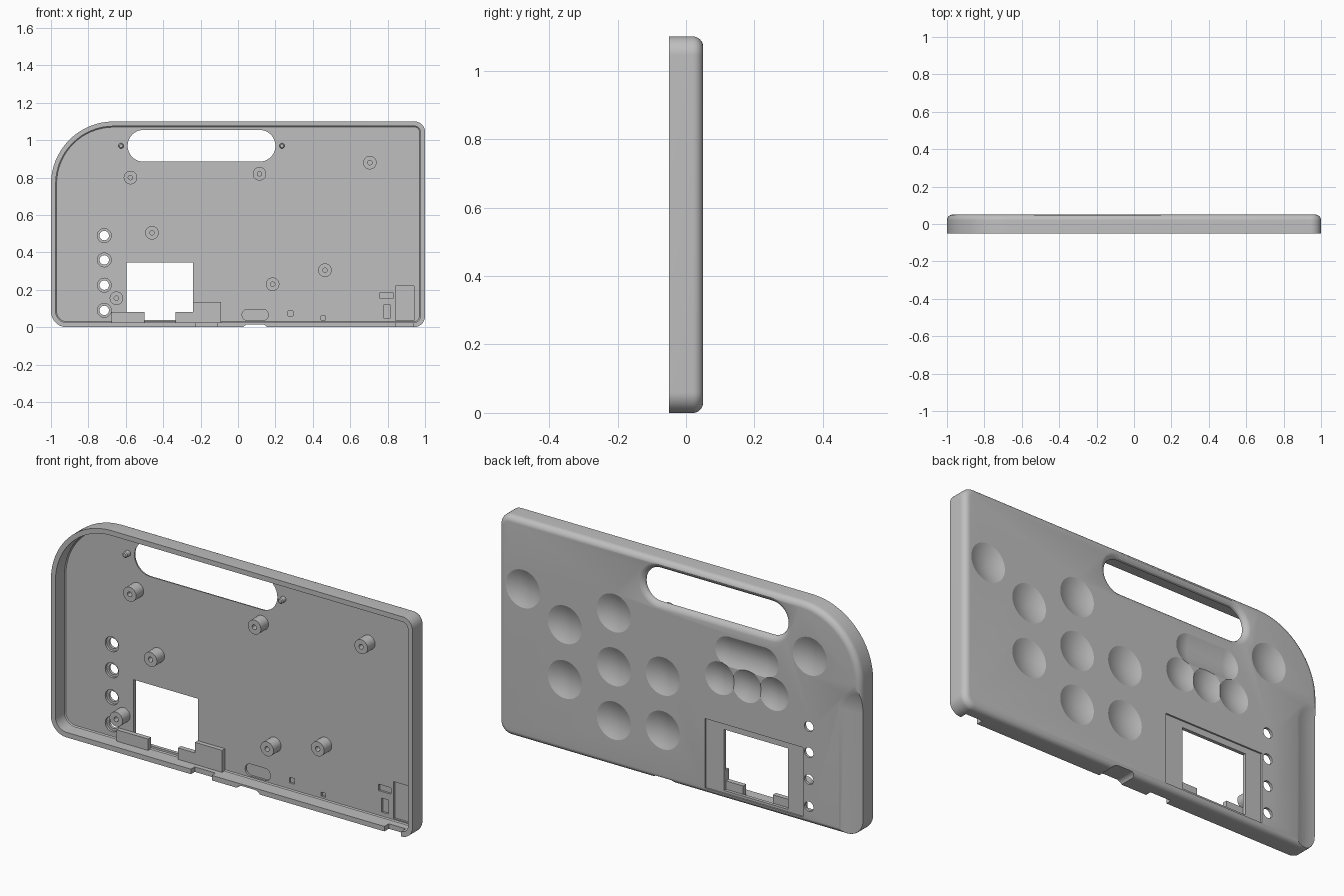
import bpy, bmesh, math

if "Cube" in bpy.data.objects:
    bpy.data.objects.remove(bpy.data.objects["Cube"])

grey = bpy.data.materials.new("plain grey")
grey.diffuse_color = (0.52, 0.52, 0.52, 1)
grey.use_nodes = True
grey.node_tree.nodes["Principled BSDF"].inputs["Base Color"].default_value = grey.diffuse_color

BACK, FLOOR, FRONT = 0.05, 0.025, -0.05


def loft(name, rings):
    """Solid through rings of (y, [(x, z), ...]), capped at both ends."""
    bm = bmesh.new()
    loops = [[bm.verts.new((x, y, z)) for x, z in pts] for y, pts in rings]
    n = len(loops[0])
    for a, b in zip(loops, loops[1:]):
        for i in range(n):
            j = (i + 1) % n
            bm.faces.new((a[i], a[j], b[j], b[i]))
    bm.faces.new(loops[0])
    bm.faces.new(loops[-1])
    bmesh.ops.remove_doubles(bm, verts=bm.verts, dist=1e-6)
    bmesh.ops.recalc_face_normals(bm, faces=bm.faces)
    me = bpy.data.meshes.new(name)
    bm.to_mesh(me)
    bm.free()
    me.materials.append(grey)
    ob = bpy.data.objects.new(name, me)
    bpy.context.collection.objects.link(ob)
    return ob


def outline(inset):
    """Case outline with a large round at the upper left."""
    pts = []
    corners = [(1, 0, 0.06, -90), (1, 1.1, 0.055, 0),
               (-1, 1.1, 0.335, 90), (-1, 0, 0.085, 180)]
    for x, z, r, start in corners:
        cx = x - math.copysign(r, x)
        cz = z + r if z == 0 else z - r
        for i in range(17):
            t = math.radians(start + 90 * i / 16)
            pts.append((cx + (r - inset) * math.cos(t), cz + (r - inset) * math.sin(t)))
    return pts


def stadium(x, z, r, half=0.0, upright=False):
    """Circle, or a slot when half > 0."""
    pts = []
    for side in (1, -1):
        for i in range(25):
            t = math.pi * i / 24 - math.pi / 2
            u, v = side * (half + r * math.cos(t)), side * r * math.sin(t)
            pts.append((x - v, z + u) if upright else (x + u, z + v))
    return pts


def box(name, x0, x1, z0, z1, y0, y1):
    pts = [(x0, z0), (x1, z0), (x1, z1), (x0, z1)]
    return loft(name, [(y0, pts), (y1, pts)])


def turned(name, x, z, profile, half=0.0):
    return loft(name, [(y, stadium(x, z, r, half)) for y, r in profile])


def bowl(x, z, a, depth, half=0.0, upright=False):
    """Cutter for a shallow hollow in the back face."""
    rings = []
    for k in (0.4, 1, 2, 3, 4, 5, 6, 7, 8):
        f = k / 6
        rings.append((BACK - depth + depth * f * f, stadium(x, z, a * f, half, upright)))
    return loft("cutter", rings)


# open tray with rounded back edge
R = 0.03
rings = [(FLOOR, outline(0.03)), (FLOOR - 0.005, outline(0.025)),
         (FRONT, outline(0.025)), (FRONT, outline(0))]
for i in range(9):
    t = math.pi / 2 * i / 8
    rings.append((BACK - R + R * math.sin(t), outline(R - R * math.cos(t))))
case = loft("case_shell", rings)

cutters = []
# carrying handle slot with flared back edge
cutters.append(turned("cutter", -0.195, 0.97, [(-0.1, 0.085), (0.028, 0.085), (0.036, 0.088),
                      (0.043, 0.095), (0.048, 0.104), (0.0515, 0.118)], 0.31))
# finger hollows
for x, z in [(0.867, 0.755), (0.635, 0.638), (0.364, 0.769), (0.635, 0.364), (0.364, 0.50),
             (0.093, 0.525), (0.364, 0.231), (0.093, 0.255), (-0.72, 0.842)]:
    cutters.append(bowl(x, z, 0.095, 0.0215))
# small hollows in a row and the long trough above
for x in (-0.223, -0.372, -0.521):
    cutters.append(bowl(x, 0.60, 0.082, 0.021))
cutters.append(bowl(-0.372, 0.745, 0.075, 0.019, 0.1))
# grip relief along the side edge
cutters.append(bowl(-1.0, 0.28, 0.12, 0.022, 0.34, True))
# screen bezel recess and window
cutters.append(box("cutter", -0.681, -0.139, 0.028, 0.376, 0.042, 0.1))
cutters.append(box("cutter", -0.595, -0.24, 0.04, 0.345, 0.0, 0.1))
# stepped side button holes
for z in (0.09, 0.225, 0.36, 0.49):
    cutters.append(turned("cutter", -0.715, z, [(0.0, 0.037), (0.037, 0.037),
                                                (0.037, 0.025), (0.1, 0.025)]))
# shallow component pockets in the floor
cutters.append(turned("cutter", 0.092, 0.066, [(0, 0.03), (0.035, 0.03)], 0.04))
for x0, x1, z0, z1 in [(0.267, 0.295, 0.06, 0.088), (0.443, 0.467, 0.04, 0.06),
                       (0.76, 0.83, 0.153, 0.185), (0.777, 0.815, 0.05, 0.12),
                       (0.843, 0.94, 0.035, 0.22)]:
    cutters.append(box("cutter", x0, x1, z0, z1, 0.0, 0.035))
# notches in the bottom wall
cutters.append(box("cutter", -0.225, -0.11, -0.1, 0.032, -0.1, -0.02))
cutters.append(box("cutter", 0.845, 0.938, -0.1, 0.032, -0.1, -0.015))
cutters.append(turned("cutter", 0.092, -0.017, [(-0.1, 0.033), (0.1, 0.033)], 0.035))

for c in cutters:
    m = case.modifiers.new("cut", 'BOOLEAN')
    m.object, m.operation, m.solver = c, 'DIFFERENCE', 'EXACT'
bpy.context.view_layer.update()
dg = bpy.context.evaluated_depsgraph_get()
cut_mesh = bpy.data.meshes.new_from_object(case.evaluated_get(dg))
case.modifiers.clear()
case.data = cut_mesh
for c in cutters:
    bpy.data.objects.remove(c)
cut_mesh.materials.clear()
cut_mesh.materials.append(grey)

# screw bosses
for x, z in [(-0.575, 0.8), (0.115, 0.82), (0.705, 0.88), (-0.46, 0.505),
             (0.465, 0.305), (0.185, 0.23), (-0.65, 0.155)]:
    turned("screw_boss", x, z, [(0.027, 0.036), (-0.035, 0.036), (-0.035, 0.012), (0.0, 0.012)])

# locating pegs beside the handle
for x in (-0.625, 0.235):
    turned("locating_peg", x, 0.97, [(0.027, 0.014), (0.0, 0.014), (-0.004, 0.009)])

# screen retaining ribs
box("screen_rib_left", -0.675, -0.5, 0.024, 0.082, 0.003, 0.027)
step = [(-0.335, 0.024), (-0.09, 0.024), (-0.09, 0.135), (-0.24, 0.135), (-0.24, 0.082), (-0.335, 0.082)]
loft("screen_rib_right", [(0.003, step), (0.027, step)])

# smooth shading with kept edges
for ob in bpy.context.collection.objects:
    ob.select_set(True)
bpy.context.view_layer.objects.active = case
bpy.ops.object.shade_smooth_by_angle(angle=math.radians(22))
